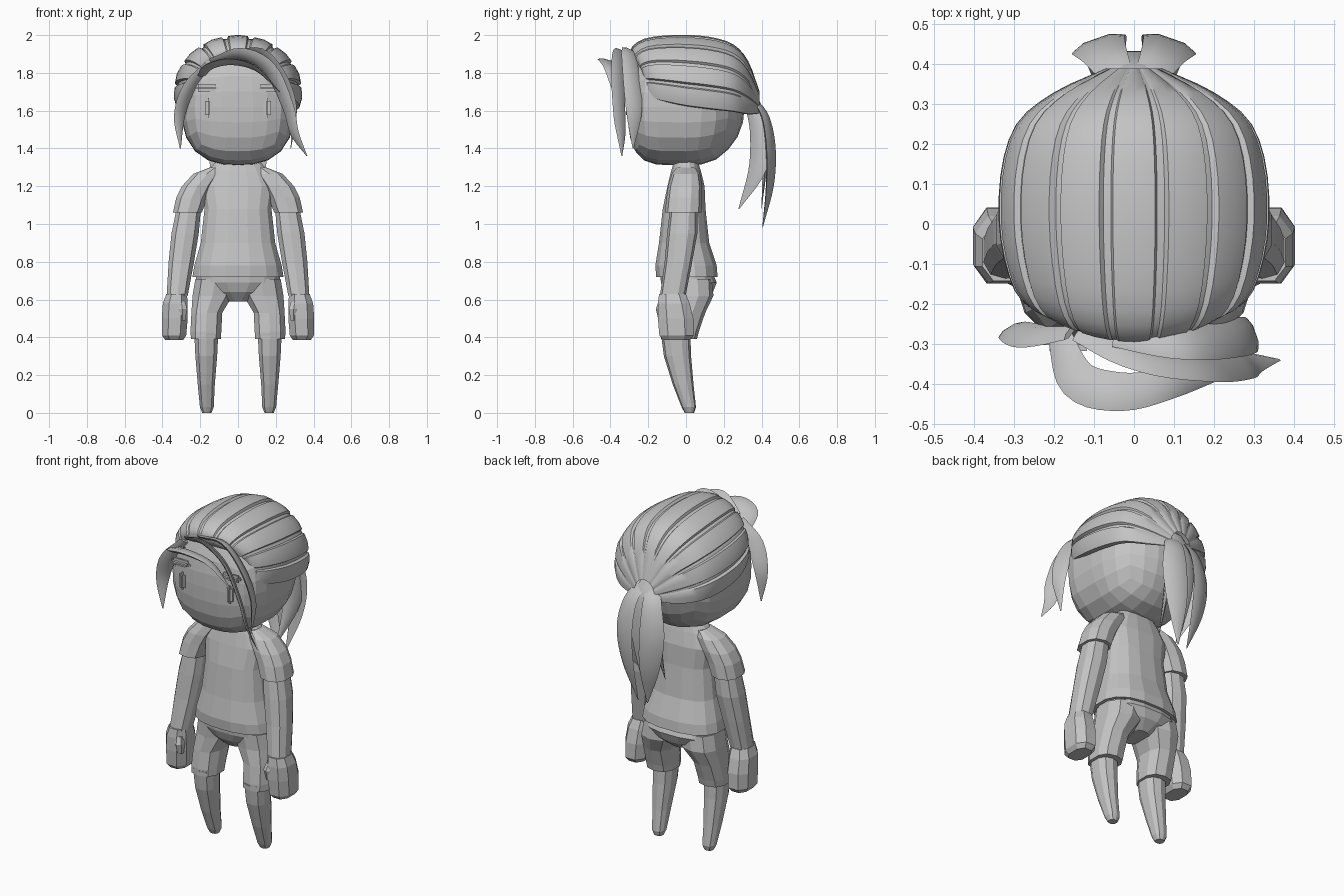
import bpy, bmesh, math
from mathutils import Vector

if "Cube" in bpy.data.objects:
    bpy.data.objects.remove(bpy.data.objects["Cube"])

grey = bpy.data.materials.new("plain_grey")
grey.use_nodes = True
GREY = (0.55, 0.55, 0.55, 1)
grey.diffuse_color = GREY
grey.node_tree.nodes["Principled BSDF"].inputs["Base Color"].default_value = GREY


def finish(bm, name, smooth=False):
    """Turn a bmesh into a named, coloured object."""
    bmesh.ops.recalc_face_normals(bm, faces=bm.faces)
    mesh = bpy.data.meshes.new(name)
    bm.to_mesh(mesh)
    bm.free()
    mesh.materials.append(grey)
    ob = bpy.data.objects.new(name, mesh)
    bpy.context.collection.objects.link(ob)
    if smooth:
        bpy.ops.object.select_all(action="DESELECT")
        ob.select_set(True)
        bpy.context.view_layer.objects.active = ob
        bpy.ops.object.shade_smooth_by_angle(angle=math.radians(40))
    return ob


def loft(name, rings, closed=True, smooth=False):
    """Skin a list of point rings; closed rings get end caps."""
    bm = bmesh.new()
    rows = [[bm.verts.new(p) for p in ring] for ring in rings]
    n = len(rows[0])
    for a, b in zip(rows, rows[1:]):
        for i in range(n if closed else n - 1):
            j = (i + 1) % n
            bm.faces.new((a[i], a[j], b[j], b[i]))
    if closed:
        bm.faces.new(rows[0])
        bm.faces.new(rows[-1])
    return finish(bm, name, smooth)


def tube(name, sections, side=1, n=10):
    """Body part from horizontal oval sections (x, y, z, rx, ry)."""
    rings = []
    for x, y, z, rx, ry in sections:
        ring = []
        for i in range(n):
            a = math.tau * (i + 0.5) / n
            c, s = math.cos(a), math.sin(a)
            ring.append((side * (x + rx * math.copysign(abs(c) ** 0.8, c)),
                         y + ry * math.copysign(abs(s) ** 0.8, s), z))
        rings.append(ring)
    return loft(name, rings)


def spline(pts, steps=5):
    """Smooth path through control tuples."""
    p = [Vector(q) for q in pts]
    p = [2 * p[0] - p[1]] + p + [2 * p[-1] - p[-2]]
    out = []
    for i in range(1, len(p) - 2):
        a, b, c, d = p[i - 1:i + 3]
        for k in range(steps):
            t = k / steps
            out.append(0.5 * (2 * b + (c - a) * t + (2 * a - 5 * b + 4 * c - d) * t * t
                              + (3 * b - a - 3 * c + d) * t ** 3))
    return out + [p[-2]]


def lock(name, pts, hint, side=1):
    """Flat tapering hair lock along (x, y, z, half width) points."""
    path = spline(pts)
    rings = []
    for i, q in enumerate(path):
        tan = (path[min(i + 1, len(path) - 1)] - path[max(i - 1, 0)]).to_3d().normalized()
        wide = Vector(hint)
        wide = (wide - tan * wide.dot(tan)).normalized()
        thin = tan.cross(wide)
        w = max(q[3], 0.003)
        ring = []
        for u, v in ((-1, 0), (-.5, .25), (.5, .25), (1, 0), (.5, -.2), (-.5, -.2)):
            c = q.to_3d() + wide * (u * w) + thin * (v * w)
            ring.append((side * c.x, c.y, c.z))
        rings.append(ring)
    return loft(name, rings, smooth=True)


# Head: rounded block, flat in the face and rounder behind
bm = bmesh.new()
bmesh.ops.create_cube(bm, size=2)
bmesh.ops.subdivide_edges(bm, edges=bm.edges[:], cuts=5, use_grid_fill=True)
for v in bm.verts:
    d = Vector([math.tan(c * math.pi / 4) for c in v.co])
    p = 2.5 if d.y < 0.01 else 2.5 - 0.35 * d.y
    d /= sum(abs(c) ** p for c in d) ** (1 / p)
    y = -0.31 * abs(d.y) ** 0.52 if d.y < 0 else 0.31 * d.y
    v.co = (0.30 * d.x, y, 1.62 + 0.31 * d.z)
finish(bm, "head")


# Eyes and brows: small rounded bars
def bar(name, x, z, hx, hz):
    bm = bmesh.new()
    bmesh.ops.create_cube(bm, size=2)
    for v in bm.verts:
        v.co = (x + v.co.x * hx, -0.298 + v.co.y * 0.02, z + v.co.z * hz)
    bmesh.ops.bevel(bm, geom=bm.edges[:], offset=0.015, segments=2, affect="EDGES")
    finish(bm, name, True)


for s, label in ((1, "left"), (-1, "right")):
    bar(label + "_eye", s * 0.155, 1.615, 0.02, 0.052)
    bar(label + "_brow", s * 0.165, 1.72, 0.062, 0.02)

# Shirt, hips
tube("shirt", [(0, 0, 1.33, .12, .065), (0, 0, 1.28, .16, .08), (0, 0, 1.2, .20, .10),
               (0, -.01, 1.08, .18, .115), (0, -.01, .9, .20, .135), (0, 0, .78, .235, .165),
               (0, .005, .72, .245, .165)], n=16)
tube("shorts_seat", [(0, 0, .75, .225, .14), (0, .015, .69, .225, .15),
                     (0, .015, .64, .16, .13), (0, .01, .59, .06, .08)], n=16)

# Limbs, both sides
for s, label in ((1, "left_"), (-1, "right_")):
    tube(label + "sleeve", [(.12, 0, 1.30, .03, .05), (.165, 0, 1.265, .075, .075),
                            (.215, -.005, 1.2, .085, .09), (.245, -.01, 1.14, .085, .093),
                            (.268, -.015, 1.06, .08, .097)], s)
    tube(label + "arm", [(.255, -.01, 1.12, .065, .07), (.28, -.02, .95, .075, .08),
                         (.30, -.04, .8, .07, .073), (.322, -.07, .62, .058, .068)], s)
    tube(label + "hand", [(.325, -.072, .63, .058, .075), (.332, -.065, .58, .07, .09),
                          (.335, -.055, .5, .073, .1), (.338, -.05, .41, .068, .097),
                          (.338, -.05, .385, .05, .075)], s, 8)
    tube(label + "thumb", [(.30, -.12, .59, .022, .025), (.295, -.13, .55, .028, .03),
                           (.295, -.12, .49, .02, .025)], s, 6)
    tube(label + "shorts_leg", [(.12, .01, .71, .11, .13), (.135, .015, .62, .11, .13),
                                (.165, -.01, .53, .085, .112), (.17, -.032, .43, .085, .1),
                                (.17, -.037, .39, .082, .095)], s)
    tube(label + "leg", [(.168, -.055, .42, .066, .078), (.168, -.045, .3, .06, .072),
                         (.168, -.015, .15, .047, .055), (.165, .015, .03, .038, .038),
                         (.165, .018, 0, .025, .025)], s)

# Swept-back hair: sections (y, rx, rz, centre z) shared by the cap and its ridges
SWEEP = spline([(-.26, .19, .11, 1.74), (-.295, .24, .18, 1.74), (-.22, .30, .25, 1.73),
                (-.05, .335, .29, 1.71), (.12, .335, .30, 1.69), (.25, .295, .28, 1.67),
                (.33, .20, .22, 1.64), (.39, .07, .09, 1.61)], 3)


def hair_point(q, angle, scale):
    y, rx, rz, zc = q
    front = max(0, -y) * 0.25
    return (rx * scale * math.sin(angle), y + front * math.sin(angle) ** 2,
            zc + rz * scale * math.cos(angle))


loft("hair_cap", [[hair_point(q, math.radians(a), 0.955) for a in range(-105, 106, 15)]
                  for q in SWEEP], closed=False, smooth=True)
for i in range(-4, 5):
    profile = [(-11, .93), (-9, .995), (0, 1.005), (9, .995), (11, .93)]
    loft("hair_ridge", [[hair_point(q, math.radians(i * 24 + a), r) for a, r in profile]
                        for q in SWEEP], closed=False, smooth=True)

# Ponytail
for s, label in ((1, "left_"), (-1, "right_")):
    lock(label + "ponytail_outer", [(.03, .35, 1.67, .035), (.07, .42, 1.57, .055),
                                    (.09, .45, 1.4, .07), (.07, .445, 1.2, .055),
                                    (.03, .405, .98, .003)], (1, -.35, 0), s)
    lock(label + "ponytail_inner", [(.04, .34, 1.64, .035), (.075, .385, 1.5, .055),
                                    (.09, .38, 1.3, .055), (.06, .28, 1.08, .003)],
         (.5, .85, 0), s)
lock("ponytail_middle", [(0, .36, 1.69, .04), (0, .405, 1.57, .065), (0, .42, 1.35, .06),
                         (0, .40, 1.08, .003)], (1, 0, 0))

# Fringe and side locks
lock("fringe_loop", [(-.19, -.27, 1.79, .03), (-.14, -.39, 1.84, .05), (-.03, -.42, 1.86, .05),
                     (.10, -.40, 1.82, .035), (.22, -.385, 1.70, .003)], (0, -.9, .25))
lock("fringe_sweep", [(-.14, -.27, 1.86, .03), (.02, -.34, 1.90, .045), (.17, -.36, 1.82, .05),
                      (.265, -.355, 1.62, .045), (.30, -.345, 1.48, .033),
                      (.365, -.34, 1.36, .003)], (.5, -.7, .5))
lock("left_side_lock", [(-.05, -.28, 1.90, .03), (.12, -.30, 1.91, .045), (.235, -.29, 1.78, .05),
                        (.295, -.275, 1.6, .045), (.28, -.28, 1.4, .003)], (.3, -.9, .4))
lock("right_side_lock", [(-.16, -.27, 1.84, .03), (-.26, -.28, 1.72, .045),
                         (-.31, -.265, 1.57, .035), (-.305, -.27, 1.4, .003)], (.8, .5, .2))
